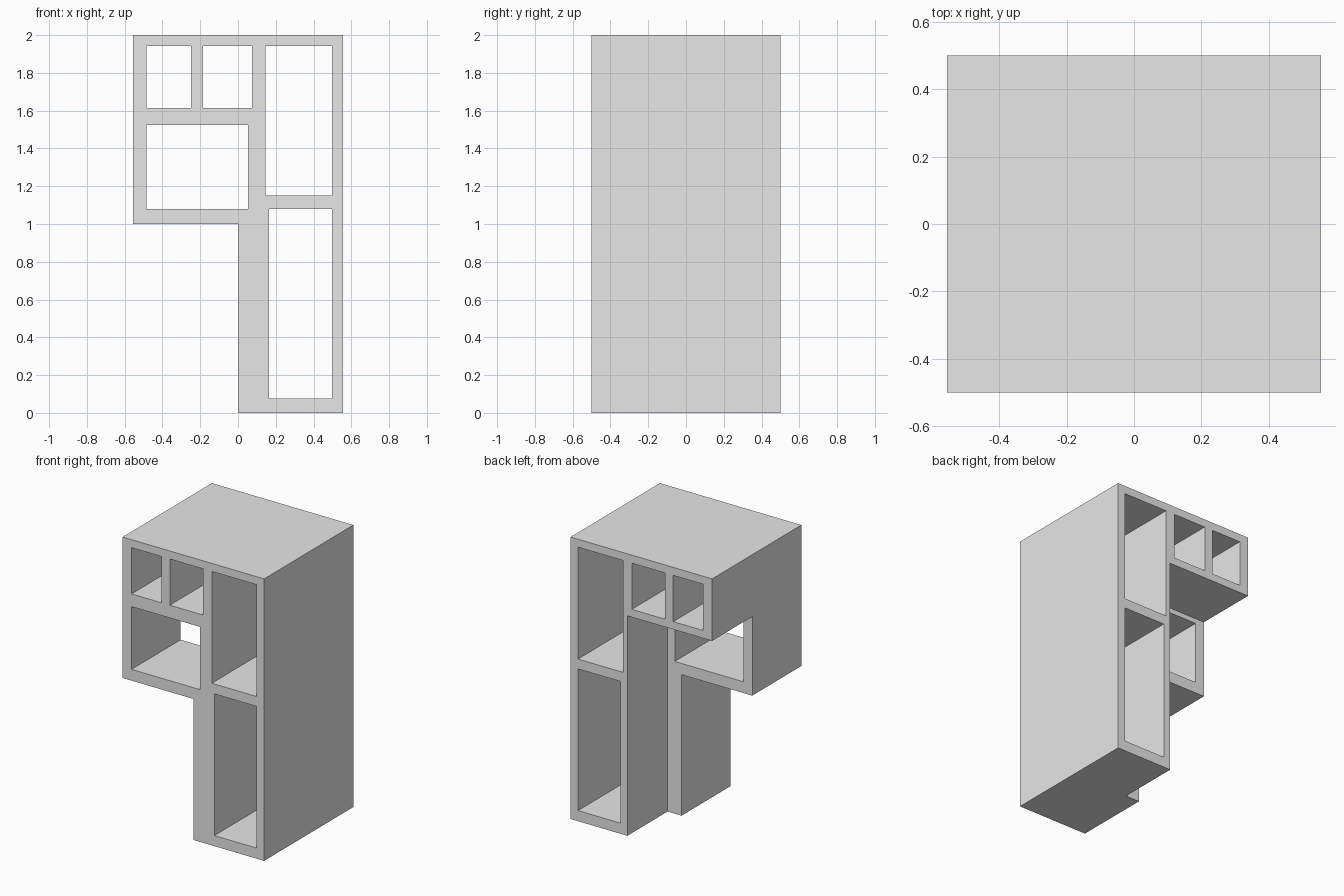
import bpy

default = bpy.data.objects.get("Cube")
if default:
    bpy.data.objects.remove(default, do_unlink=True)

grey = bpy.data.materials.new("plain_grey")
grey.use_nodes = True
grey.diffuse_color = (0.8, 0.8, 0.8, 1)
grey.node_tree.nodes["Principled BSDF"].inputs["Base Color"].default_value = (0.8, 0.8, 0.8, 1)


def box(name, x0, x1, y0, y1, z0, z1):
    """Axis-aligned box given by its limits."""
    bpy.ops.mesh.primitive_cube_add(
        size=1, location=((x0 + x1) / 2, (y0 + y1) / 2, (z0 + z1) / 2))
    ob = bpy.context.object
    ob.name = name
    ob.scale = (x1 - x0, y1 - y0, z1 - z0)
    bpy.ops.object.transform_apply(location=True, rotation=False, scale=True)
    ob.data.materials.append(grey)
    return ob


def cut(body, *limits):
    """Carve a box out of the body and discard the cutter."""
    cutter = box("cutter", *limits)
    cutter.hide_render = True
    mod = body.modifiers.new("cut", "BOOLEAN")
    mod.operation = "DIFFERENCE"
    mod.solver = "EXACT"
    mod.object = cutter
    bpy.context.view_layer.objects.active = body
    bpy.ops.object.modifier_apply(modifier=mod.name)
    bpy.data.objects.remove(cutter, do_unlink=True)


FRONT, BACK = -0.7, 0.7  # through-cut range, beyond both faces

# Main block
body = box("building_shell", -0.555, 0.555, -0.5, 0.5, 0, 2)

# Open space under the overhang, then the deeper recess at the back
cut(body, -0.8, 0, FRONT, BACK, -0.2, 1.0)
cut(body, -0.8, 0.11, 0.05, BACK, -0.3, 1.56)

# Rooms running through from front to back: x limits, z limits
rooms = [
    (-0.485, -0.25, 1.615, 1.943),   # upper side room
    (-0.185, 0.075, 1.615, 1.943),   # upper middle room
    (-0.485, 0.053, 1.08, 1.525),    # overhanging room
    (0.145, 0.497, 1.15, 1.943),     # tall upper room
    (0.165, 0.497, 0.075, 1.08),     # tall lower room
]
for x0, x1, z0, z1 in rooms:
    cut(body, x0, x1, FRONT, BACK, z0, z1)
